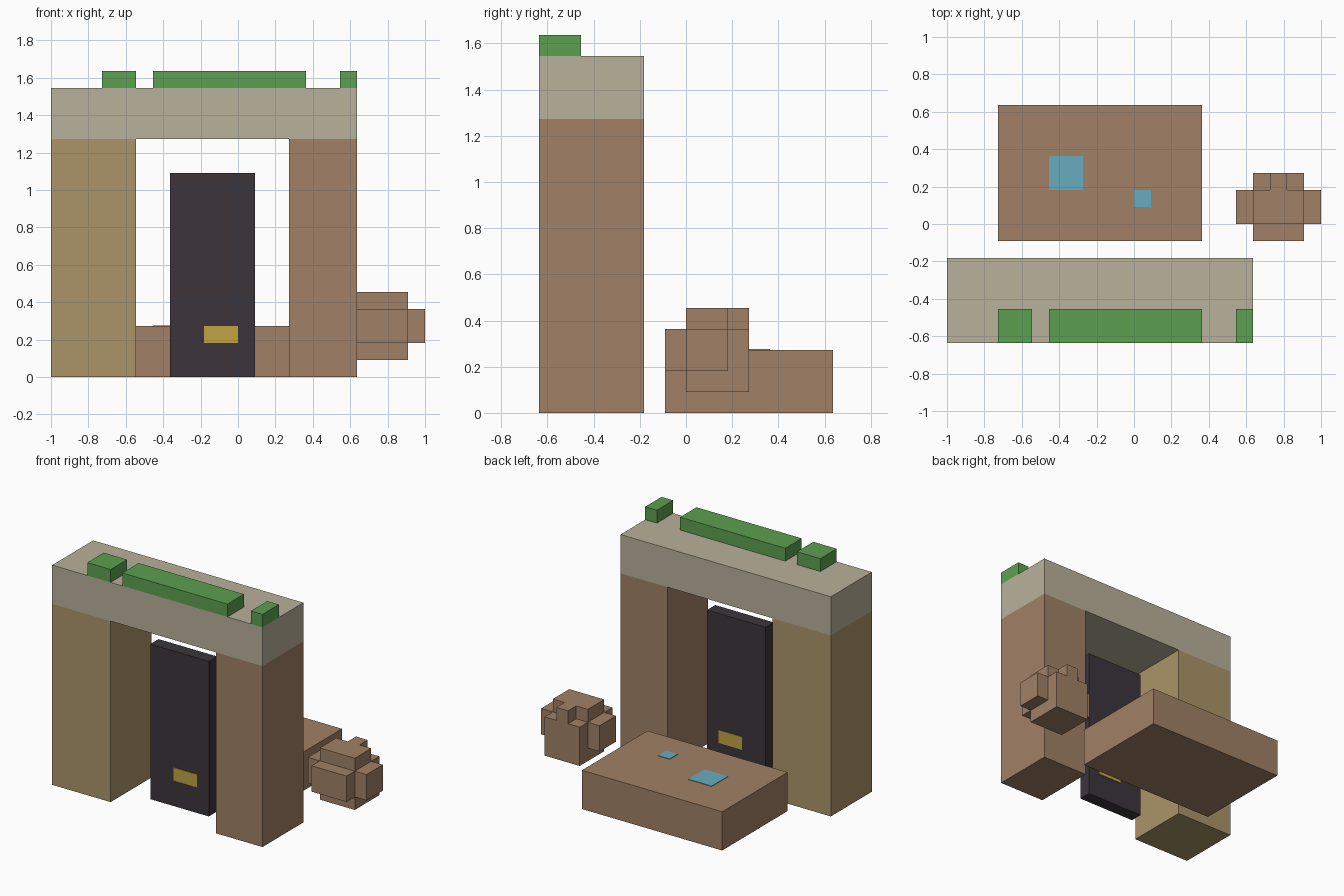
import bpy
import bmesh
from mathutils import Vector

if "Cube" in bpy.data.objects:
    bpy.data.objects.remove(bpy.data.objects["Cube"], do_unlink=True)

U = 1 / 11      # one block
PLATE = 0.04    # thickness of painted plates, in blocks


def material(name, rgb):
    linear = [((c / 255 + 0.055) / 1.055) ** 2.4 for c in rgb] + [1]
    mat = bpy.data.materials.new(name)
    mat.use_nodes = True
    mat.diffuse_color = linear
    mat.node_tree.nodes["Principled BSDF"].inputs["Base Color"].default_value = linear
    return mat


clay = material("clay brown", (161, 129, 102))
sand = material("sandy brown", (171, 149, 105))
stone = material("pale stone", (185, 177, 155))
grass = material("grass green", (93, 160, 80))
dark = material("dark door", (60, 53, 60))
gold = material("gold", (192, 164, 68))
water = material("water blue", (104, 172, 192))


def boxes(name, mat, *spans):
    """One object made of boxes given as (x0, x1, y0, y1, z0, z1) in blocks."""
    bm = bmesh.new()
    for x0, x1, y0, y1, z0, z1 in spans:
        low, high = Vector((x0, y0, z0)) * U, Vector((x1, y1, z1)) * U
        verts = bmesh.ops.create_cube(bm, size=1)["verts"]
        for v in verts:
            v.co = (low + high) / 2 + v.co * (high - low)
    mesh = bpy.data.meshes.new(name)
    bm.to_mesh(mesh)
    bm.free()
    mesh.materials.append(mat)
    obj = bpy.data.objects.new(name, mesh)
    bpy.context.collection.objects.link(obj)
    return obj


# Gateway
boxes("right_pillar", sand, (-11, -6, -7, -2, 0, 14))
boxes("left_pillar", clay, (3, 7, -7, -2, 0, 14))
boxes("lintel", stone, (-11, 7, -7, -2, 14, 17))

# Grass along the front of the lintel
for i, (x0, x1) in enumerate([(-8, -6), (-5, 4), (6, 7)], 1):
    boxes(f"grass_tuft_{i}", grass, (x0, x1, -7, -5, 17, 18))

# Door, with a gold plate showing on both sides
boxes("door", dark, (-4, 1, -5, -4, 0, 12))
for name, y in (("front", -5), ("back", -4)):
    boxes(f"door_plate_{name}", gold, (-2, 0, y - PLATE, y + PLATE, 2, 3))

# Low slab with two puddles
boxes("ground_slab", clay, (-8, 4, -1, 7, 0, 3))
boxes("large_puddle", water, (-5, -3, 2, 4, 3 - PLATE, 3 + PLATE))
boxes("small_puddle", water, (0, 1, 1, 2, 3 - PLATE, 3 + PLATE))

# Floating boulder: core, back, top bump, sides, front
boxes("boulder", clay,
      (7, 10, 0, 2, 1, 5),
      (7, 10, 2, 3, 1, 4),
      (8, 9, 2, 3, 4, 5),
      (6, 7, 0, 2, 2, 4),
      (10, 11, 0, 2, 2, 4),
      (7, 10, -1, 0, 2, 4))
